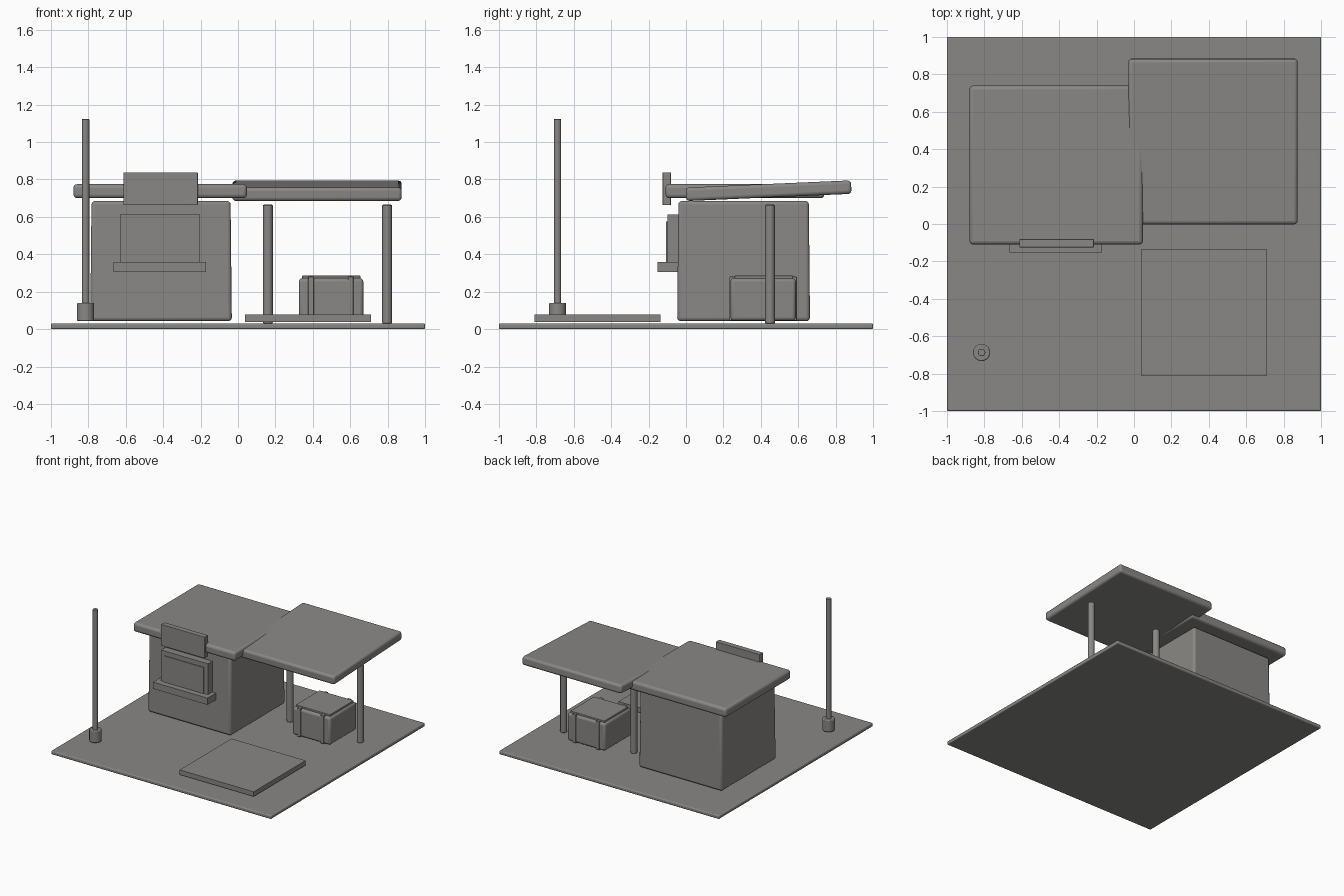
import bpy, bmesh, math
from mathutils import Vector

if "Cube" in bpy.data.objects:
    bpy.data.objects.remove(bpy.data.objects["Cube"])

grey = bpy.data.materials.new("warm_grey")
grey.diffuse_color = (0.25, 0.245, 0.235, 1)
grey.use_nodes = True
grey.node_tree.nodes["Principled BSDF"].inputs["Base Color"].default_value = grey.diffuse_color


def finish(name, bm, bevel, loc, tilt=0.0, segments=3):
    """Turn a bmesh into a named object with softened edges."""
    mesh = bpy.data.meshes.new(name)
    bm.to_mesh(mesh)
    bm.free()
    mesh.materials.append(grey)
    ob = bpy.data.objects.new(name, mesh)
    bpy.context.collection.objects.link(ob)
    ob.location = loc
    ob.rotation_euler.x = tilt
    if bevel:
        mod = ob.modifiers.new("soft_edges", 'BEVEL')
        mod.width = bevel
        mod.segments = segments
        mod.limit_method = 'ANGLE'
        mod.angle_limit = math.radians(40)
    bpy.ops.object.select_all(action='DESELECT')
    ob.select_set(True)
    bpy.context.view_layer.objects.active = ob
    bpy.ops.object.shade_smooth_by_angle(angle=math.radians(40))
    return ob


def box(name, x, y, z, bevel=0.0, tilt=0.0, taper=1.0):
    """Box from (min, max) ranges; taper shrinks the top."""
    lo, hi = Vector((x[0], y[0], z[0])), Vector((x[1], y[1], z[1]))
    size = hi - lo
    bm = bmesh.new()
    bmesh.ops.create_cube(bm, size=1)
    for v in bm.verts:
        k = taper if v.co.z > 0 else 1.0
        v.co = Vector((v.co.x * size.x * k, v.co.y * size.y * k, v.co.z * size.z))
    return finish(name, bm, bevel, (lo + hi) / 2, tilt)


def rod(name, x, y, z, radius, bevel=0.0):
    """Upright cylinder between two heights."""
    bm = bmesh.new()
    bmesh.ops.create_cone(bm, cap_ends=True, segments=32, radius1=radius,
                          radius2=radius, depth=z[1] - z[0])
    return finish(name, bm, bevel, (x, y, (z[0] + z[1]) / 2), segments=2)


# Ground slab and entrance pad
box("ground_slab", (-1, 1), (-1, 1), (0, 0.03), 0.008)
box("front_pad", (0.037, 0.71), (-0.81, -0.137), (0.038, 0.077))

# Booth, slightly narrower at the top
box("booth_walls", (-0.79, -0.033), (-0.047, 0.663), (0.043, 0.685), 0.018, taper=0.982)

# Roofs: flat over the booth, gently tilted over the open shelter
box("booth_roof", (-0.88, 0.048), (-0.11, 0.74), (0.70, 0.775), 0.02)
box("shelter_roof", (-0.03, 0.875), (-0.001, 0.884), (0.704, 0.776), 0.018,
    tilt=math.radians(2.5))

# Serving window, counter and sign board
box("window_frame", (-0.63, -0.203), (-0.10, -0.03), (0.34, 0.613))
box("window_pane", (-0.597, -0.24), (-0.106, -0.09), (0.35, 0.575))
box("counter_shelf", (-0.665, -0.17), (-0.153, -0.03), (0.305, 0.36))
box("sign_board", (-0.613, -0.215), (-0.125, -0.081), (0.663, 0.838), 0.003)

# Shelter posts
for side, x in (("left", 0.16), ("right", 0.797)):
    rod(side + "_shelter_post", x, 0.449, (0.03, 0.665), 0.026, 0.005)

# Pole with its foot
rod("pole", -0.815, -0.687, (0.06, 1.123), 0.02, 0.003)
rod("pole_foot", -0.815, -0.687, (0.043, 0.14), 0.046, 0.006)

# Storage crate with lid and two straps
box("crate_body", (0.326, 0.67), (0.238, 0.587), (0.045, 0.272), 0.018)
box("crate_lid", (0.342, 0.654), (0.26, 0.57), (0.262, 0.286), 0.004)
for side, x in (("left", 0.39), ("right", 0.602)):
    box(side + "_crate_strap", (x - 0.015, x + 0.015), (0.232, 0.593), (0.045, 0.28), 0.004)
